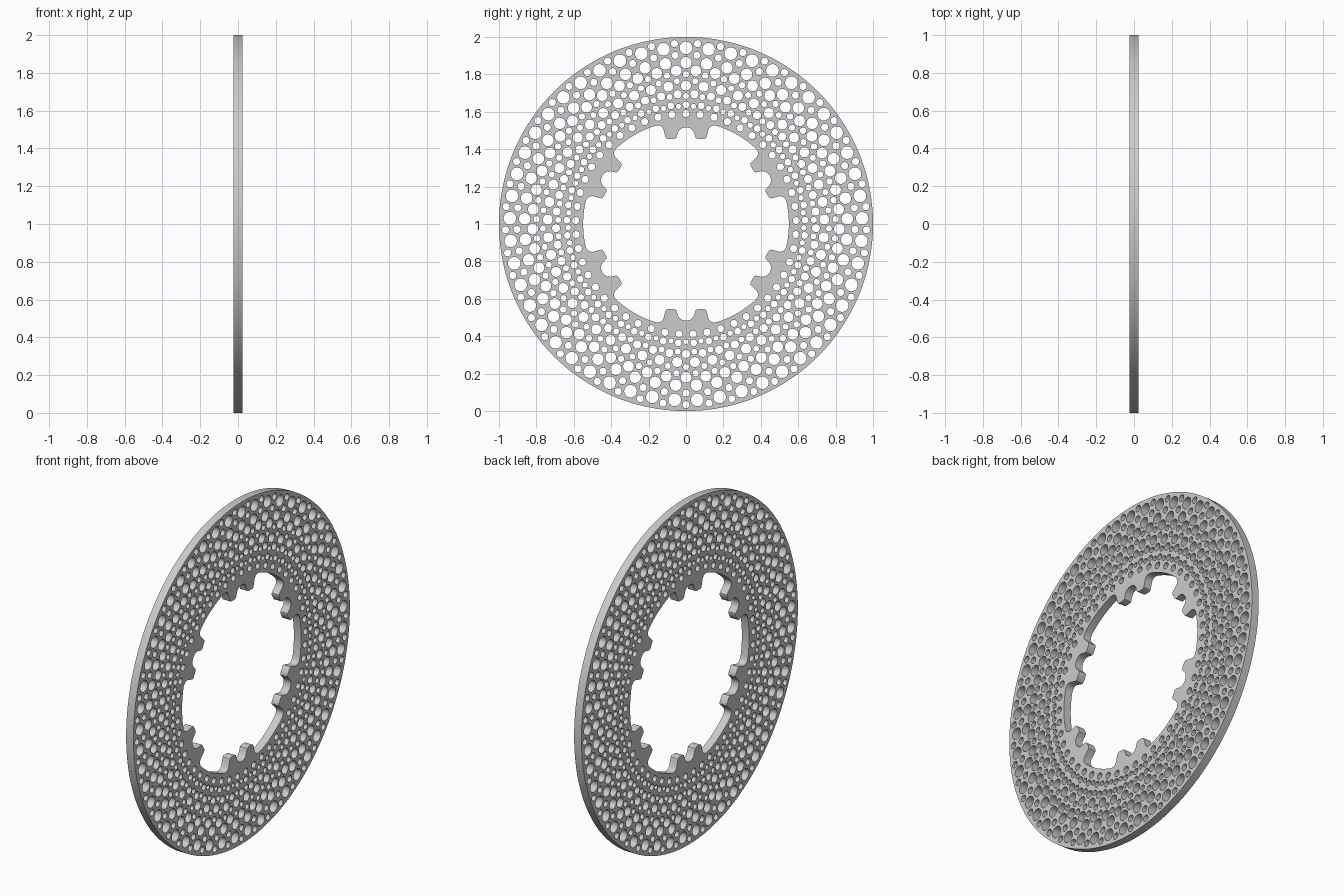
import bpy
from math import sin, cos, pi, radians, hypot, atan2

if "Cube" in bpy.data.objects:
    bpy.data.objects.remove(bpy.data.objects["Cube"])

HALF = 0.0235      # half thickness of the disc
COUNT = 49         # hole pattern repeats

curve = bpy.data.curves.new("perforated_disc", 'CURVE')
curve.dimensions = '2D'
curve.fill_mode = 'BOTH'
curve.extrude = HALF


def loop(points):
    s = curve.splines.new('POLY')
    s.points.add(len(points) - 1)
    for p, (x, y) in zip(s.points, points):
        p.co = (x, y, 0, 1)
    s.use_cyclic_u = True


def circle(cx, cy, r, n):
    loop([(cx + r * cos(2 * pi * i / n), cy + r * sin(2 * pi * i / n)) for i in range(n)])


# outer rim
circle(0, 0, 1.0, 144)

# inner opening: six pairs of mounting teeth joined by arcs
half_tooth = [(0, .517), (.018, .514), (.033, .505), (.043, .49), (.047, .475),
              (.052, .461), (.062, .455), (.098, .455), (.108, .461), (.112, .472),
              (.120, .505), (.128, .518), (.142, .526), (.158, .526)]
tooth = [(-t, r) for t, r in reversed(half_tooth[1:])] + half_tooth
inner = []
for k in range(6):
    mid = pi / 2 - k * pi / 3
    for t, r in tooth:
        a, d = mid - atan2(t, r), hypot(t, r)
        inner.append((d * cos(a), d * sin(a)))
    for i in range(9):
        a = mid - radians(18 + 3 * i)
        inner.append((.55 * cos(a), .55 * sin(a)))
loop(inner)

# drilled holes: two alternating radial rows of (distance, radius)
row_a = [(.942, .034), (.863, .031), (.80, .017), (.74, .027), (.684, .016), (.637, .018), (.59, .019)]
row_b = [(.966, .019), (.904, .019), (.82, .029), (.765, .016), (.695, .022), (.63, .014)]
for k in range(COUNT):
    for row, shift in ((row_a, 0), (row_b, .5)):
        a = pi / 2 + 2 * pi * (k + shift) / COUNT
        for d, r in row:
            circle(d * cos(a), d * sin(a), r, 18)

# stand the disc up with its axis along x
disc = bpy.data.objects.new("perforated_disc", curve)
bpy.context.collection.objects.link(disc)
disc.rotation_euler = (pi / 2, 0, pi / 2)
disc.location = (0, 0, 1)
bpy.context.view_layer.objects.active = disc
disc.select_set(True)
bpy.ops.object.convert(target='MESH')
bpy.ops.object.shade_smooth_by_angle(angle=radians(35))
